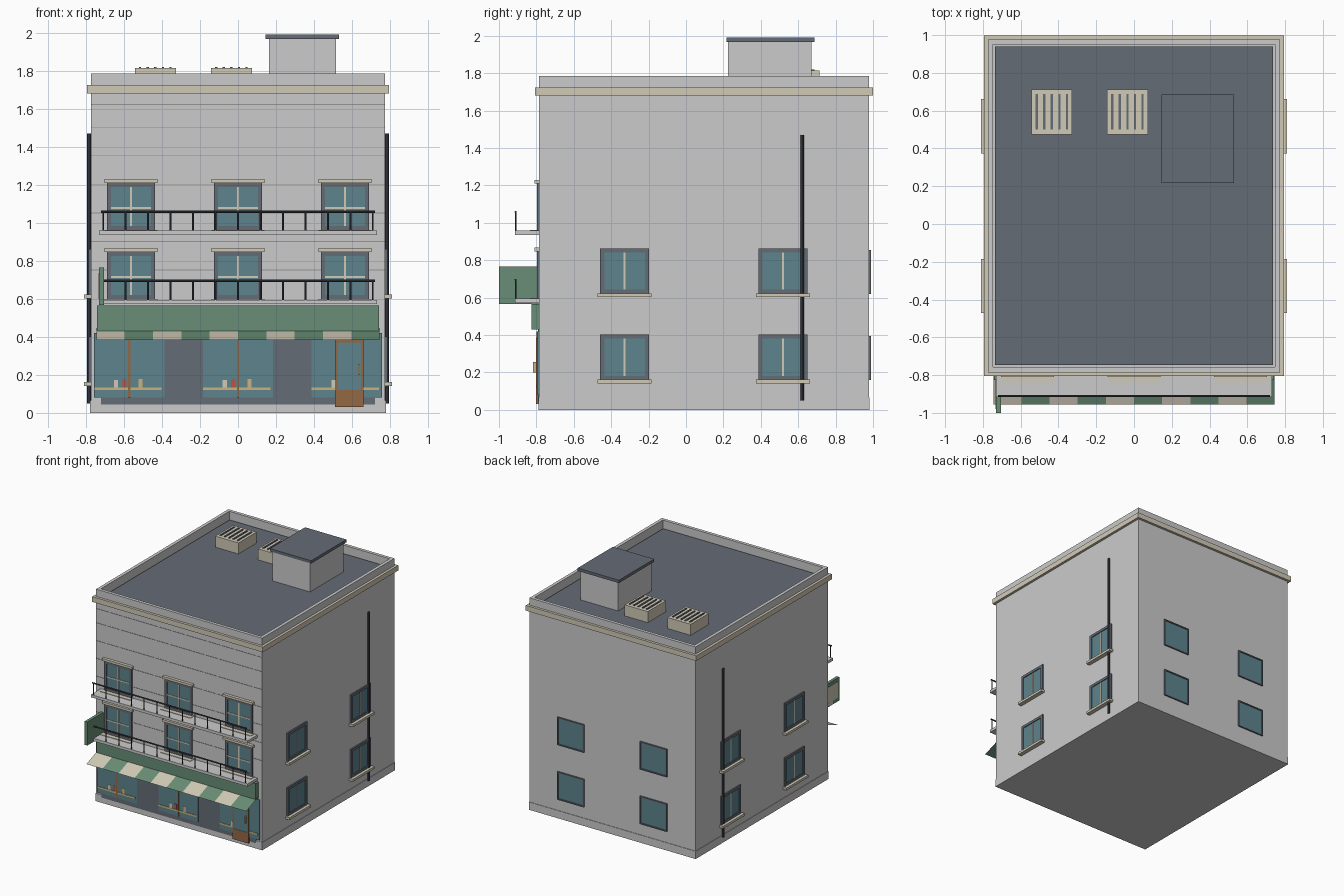
import bpy, bmesh
from mathutils import Matrix, Vector

if "Cube" in bpy.data.objects:
    bpy.data.objects.remove(bpy.data.objects["Cube"])

COL = {
    "slate": (0.13, 0.15, 0.18), "glass": (0.11, 0.23, 0.27), "green": (0.14, 0.27, 0.18),
    "cream": (0.64, 0.59, 0.47), "wood": (0.30, 0.14, 0.06), "iron": (0.05, 0.055, 0.07),
    "red": (0.5, 0.09, 0.06), "tan": (0.6, 0.45, 0.2), "joint": (0.3, 0.3, 0.29),
}
MATS = {}
for key, c in COL.items():
    MATS[key] = bpy.data.materials.new(key)
    MATS[key].diffuse_color = (*c, 1)


def finish(name, bm, col=None):
    me = bpy.data.meshes.new(name)
    bm.to_mesh(me)
    bm.free()
    if col:
        me.materials.append(MATS[col])
    ob = bpy.data.objects.new(name, me)
    bpy.context.collection.objects.link(ob)
    return ob


def add_box(bm, x, y, z):
    size = Matrix.Diagonal((x[1] - x[0], y[1] - y[0], z[1] - z[0], 1))
    mid = Matrix.Translation([(a[0] + a[1]) / 2 for a in (x, y, z)])
    bmesh.ops.create_cube(bm, size=1, matrix=mid @ size)


def boxes(name, items, col=None):
    bm = bmesh.new()
    for it in items:
        add_box(bm, *it)
    return finish(name, bm, col)


def box(name, x, y, z, col=None):
    return boxes(name, [(x, y, z)], col)


def add_rod(bm, a, b, r, n=8):
    a, b = Vector(a), Vector(b)
    d = b - a
    m = Matrix.Translation((a + b) / 2) @ d.to_track_quat('Z', 'Y').to_matrix().to_4x4()
    bmesh.ops.create_cone(bm, cap_ends=True, segments=n, radius1=r, radius2=r, depth=d.length, matrix=m)


def window(name, place, w, z0, z1, bar=0.0, transom=None, rim=0.022, sill=None, lintel=False):
    """Window facing -y around the origin, then moved by the matrix 'place'."""
    h = w / 2
    out = []
    out.append(boxes(name + "_frame", [
        ((-h, -h + rim), (-0.012, 0.01), (z0, z1)), ((h - rim, h), (-0.012, 0.01), (z0, z1)),
        ((-h + rim, h - rim), (-0.012, 0.01), (z0, z0 + rim)),
        ((-h + rim, h - rim), (-0.012, 0.01), (z1 - rim, z1))], "slate"))
    out.append(box(name + "_glass", (-h + rim, h - rim), (-0.005, 0.01), (z0 + rim, z1 - rim), "glass"))
    bars = []
    if bar:
        bars.append(((-bar / 2, bar / 2), (-0.009, 0), (z0 + rim, z1 - rim)))
    if transom:
        bars.append(((-h + rim, h - rim), (-0.009, 0), (transom - 0.005, transom + 0.005)))
    if bars:
        out.append(boxes(name + "_bars", bars, "cream"))
    if sill:
        out.append(box(name + "_sill", (-h - 0.013, h + 0.013), (-sill, 0.005), (z0 - 0.018, z0 + 0.002), "cream"))
    if lintel:
        out.append(box(name + "_lintel", (-h - 0.013, h + 0.013), (-0.025, 0.005), (z1, z1 + 0.02), "cream"))
    for ob in out:
        ob.data.transform(place)


X, F, B, TOP = 0.774, -0.785, 0.978, 1.785

# Walls with a sunken roof and parapet
bm = bmesh.new()
add_box(bm, (-X, X), (F, B), (0, TOP))
bm.faces.ensure_lookup_table()
top = max(bm.faces, key=lambda f: f.calc_center_median().z)
bmesh.ops.inset_region(bm, faces=[top], thickness=0.038)
ext = bmesh.ops.extrude_face_region(bm, geom=[top])
bmesh.ops.translate(bm, verts=[v for v in ext["geom"] if isinstance(v, bmesh.types.BMVert)], vec=(0, 0, -0.075))
if top.is_valid:
    bmesh.ops.delete(bm, geom=[top], context='FACES_ONLY')
finish("walls", bm)
box("roof_deck", (-X + 0.038, X - 0.038), (F + 0.038, B - 0.038), (1.70, 1.72), "slate")
box("plinth", (-X - 0.004, X + 0.004), (F - 0.004, B + 0.004), (0, 0.065))

# Cornice band
c = 0.021
boxes("cornice", [
    ((-X - c, X + c), (F - c, F + 0.01), (1.68, 1.724)), ((-X - c, X + c), (B - 0.01, B + c), (1.68, 1.724)),
    ((-X - c, -X + 0.01), (F + 0.01, B - 0.01), (1.68, 1.724)),
    ((X - 0.01, X + c), (F + 0.01, B - 0.01), (1.68, 1.724))], "cream")

# Front facade joints
boxes("facade_joints", [((-X, X), (F - 0.002, F + 0.01), (z, z + 0.004))
                        for z in (0.75, 0.90, 1.05, 1.20, 1.35, 1.50, 1.62)], "joint")

# Stair house and roof vents
box("stair_house", (0.163, 0.515), (0.225, 0.67), (1.71, 1.968))
box("stair_house_cap", (0.145, 0.53), (0.217, 0.686), (1.966, 1.99), "slate")
for i, x in enumerate((-0.435, -0.035)):
    box(f"roof_vent_{i}", (x - 0.108, x + 0.108), (0.473, 0.713), (1.71, 1.813), "cream")
    boxes(f"roof_vent_slats_{i}", [((x + k * 0.04 - 0.006, x + k * 0.04 + 0.006), (0.50, 0.687), (1.81, 1.82))
                                   for k in range(-2, 3)], "slate")

# Front windows and balconies on two floors
for f, dz in enumerate((0, 0.363)):
    for i, x in enumerate((-0.563, 0, 0.563)):
        window(f"front_window_{f}_{i}", Matrix.Translation((x, F, dz)), 0.254, 0.597, 0.847,
               bar=0.011, transom=0.714, sill=0.048, lintel=True)
    box(f"balcony_slab_{f}", (-0.73, 0.73), (-0.915, F), (0.572 + dz, 0.595 + dz))
    bm = bmesh.new()
    add_rod(bm, (-0.72, -0.911, 0.695 + dz), (0.72, -0.911, 0.695 + dz), 0.006)
    for k in range(13):
        x = -0.71 + k * 1.42 / 12
        add_rod(bm, (x, -0.911, 0.59 + dz), (x, -0.911, 0.695 + dz), 0.004)
    finish(f"balcony_railing_{f}", bm, "iron")

# Side and rear windows
for f, z in enumerate((0.16, 0.62)):
    for i, y in enumerate((-0.328, 0.518)):
        for s, side in ((1, "right"), (-1, "left")):
            m = Matrix.Translation((s * X, y, 0)) @ Matrix.Rotation(s * 1.5707963, 4, 'Z')
            window(f"{side}_window_{f}_{i}", m, 0.262, z, z + 0.242, bar=0.01, sill=0.036)
    for i, x in enumerate((-0.385, 0.385)):
        m = Matrix.Translation((x, B, 0)) @ Matrix.Rotation(3.1415927, 4, 'Z')
        window(f"rear_window_{f}_{i}", m, 0.25, z, z + 0.235, rim=0.01)

# Drain pipes
for s, side in ((1, "right"), (-1, "left")):
    bm = bmesh.new()
    add_rod(bm, (s * 0.784, 0.622, 0.05), (s * 0.784, 0.622, 1.47), 0.01)
    finish(f"drain_pipe_{side}", bm, "iron")

# Shop front: backing, glass bays, mullions, shelves with goods
box("shop_surround", (-0.72, 0.72), (F - 0.006, F + 0.01), (0.045, 0.43), "slate")
goods = {"cream": [], "red": [], "tan": []}
for i, x in enumerate((-0.572, 0, 0.572)):
    w = 0.185
    box(f"shop_glass_{i}", (x - w, x + w), (F - 0.009, F + 0.01), (0.08, 0.42), "glass")
    box(f"shop_mullion_{i}", (x - 0.006, x + 0.006), (F - 0.014, F), (0.08, 0.42), "wood")
    box(f"shop_shelf_{i}", (x - w, x + w - 0.015), (F - 0.013, F), (0.12, 0.134), "tan")
    for dx, h, col in ((-0.07, 0.04, "cream"), (-0.025, 0.045, "red"), (0.06, 0.045, "tan")):
        goods[col].append(((x + dx - 0.011, x + dx + 0.011), (F - 0.012, F), (0.134, 0.134 + h)))
for col, items in goods.items():
    boxes(f"shelf_goods_{col}", items, col)

# Door
boxes("shop_door", [
    ((0.51, 0.66), (F - 0.017, F), (0.03, 0.12)), ((0.51, 0.66), (F - 0.017, F), (0.37, 0.385)),
    ((0.51, 0.524), (F - 0.017, F), (0.12, 0.37)), ((0.646, 0.66), (F - 0.017, F), (0.12, 0.37))], "wood")
box("door_glass", (0.524, 0.646), (F - 0.015, F), (0.12, 0.37), "glass")
box("door_handle", (0.631, 0.641), (F - 0.032, F - 0.01), (0.2, 0.255), "tan")

# Fascia, striped awning and hanging blade sign
box("shop_fascia", (-0.742, 0.742), (-0.825, F), (0.43, 0.565), "green")
for k, col in enumerate(("cream", "green")):
    bm = bmesh.new()
    for j in range(k, 10, 2):
        a = -0.745 + j * 0.149
        bm.faces.new([bm.verts.new(p) for p in (
            (a, -0.955, 0.383), (a + 0.149, -0.955, 0.383), (a + 0.149, -0.79, 0.445), (a, -0.79, 0.445))])
    finish(f"awning_stripes_{col}", bm, col)
box("blade_sign", (-0.73, -0.705), (-1.0, -0.78), (0.567, 0.765), "green")
box("blade_sign_panel", (-0.733, -0.725), (-0.98, -0.82), (0.6, 0.735), "cream")

for m in bpy.data.materials:
    if m.users and not m.is_grease_pencil:
        m.use_nodes = True
        m.node_tree.nodes["Principled BSDF"].inputs["Base Color"].default_value = m.diffuse_color
